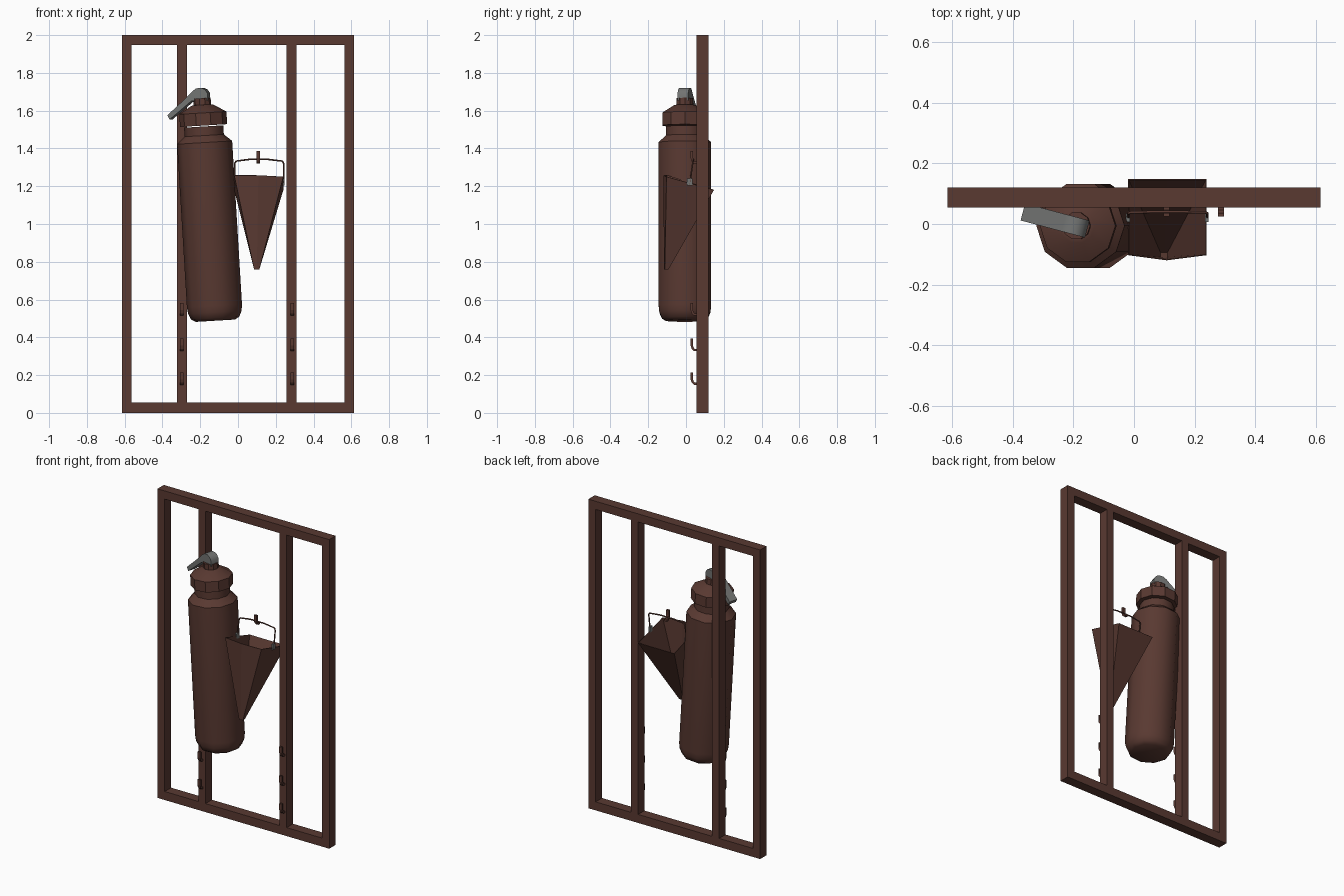
import bpy, bmesh, math
from mathutils import Matrix, Vector

if "Cube" in bpy.data.objects:
    bpy.data.objects.remove(bpy.data.objects["Cube"])


def material(name, rgb):
    m = bpy.data.materials.new(name)
    m.diffuse_color = (*rgb, 1)
    m.use_nodes = True
    m.node_tree.nodes["Principled BSDF"].inputs["Base Color"].default_value = m.diffuse_color
    return m


RED = material("dark red brown", (0.1, 0.041, 0.031))
GRAY = material("valve gray", (0.17, 0.175, 0.17))


def make(name, verts, faces, mat, smooth=None):
    me = bpy.data.meshes.new(name)
    me.from_pydata(verts, [], faces)
    bm = bmesh.new()
    bm.from_mesh(me)
    bmesh.ops.recalc_face_normals(bm, faces=bm.faces)
    bm.to_mesh(me)
    bm.free()
    me.materials.append(mat)
    ob = bpy.data.objects.new(name, me)
    bpy.context.collection.objects.link(ob)
    if smooth:
        bpy.context.view_layer.objects.active = ob
        bpy.ops.object.select_all(action='DESELECT')
        ob.select_set(True)
        bpy.ops.object.shade_smooth_by_angle(angle=math.radians(smooth))
    return ob


def box(name, x0, x1, y0, y1, z0, z1, mat=RED):
    v = [(x, y, z) for x in (x0, x1) for y in (y0, y1) for z in (z0, z1)]
    f = [(0, 1, 3, 2), (4, 6, 7, 5), (0, 4, 5, 1), (2, 3, 7, 6), (0, 2, 6, 4), (1, 5, 7, 3)]
    return make(name, v, f, mat)


def lathe(name, profile, n, mat, smooth):
    v = [(r * math.cos(2 * math.pi * i / n), r * math.sin(2 * math.pi * i / n), z)
         for r, z in profile for i in range(n)]
    f = [(k * n + i, k * n + (i + 1) % n, (k + 1) * n + (i + 1) % n, (k + 1) * n + i)
         for k in range(len(profile) - 1) for i in range(n)]
    f += [tuple(range(n)), tuple(range(len(v) - n, len(v)))]
    return make(name, v, f, mat, smooth)


def extrude(name, pts, width, mat, smooth=None):
    """Outline in local x/z, extruded along y."""
    n = len(pts)
    v = [(x, s * width / 2, z) for s in (-1, 1) for x, z in pts]
    f = [(i, (i + 1) % n, n + (i + 1) % n, n + i) for i in range(n)]
    f += [tuple(range(n)), tuple(range(n, 2 * n))]
    return make(name, v, f, mat, smooth)


def hook(name, x, z):
    # J strip: fixed to the rear, tip turned up at the front
    path = [(0.058, 0.0), (0.042, 0.0), (0.03, 0.012), (0.024, 0.03), (0.024, 0.066)]
    inner = [(0.036, 0.066), (0.036, 0.034), (0.04, 0.02), (0.046, 0.012), (0.058, 0.012)]
    ob = extrude(name, path + inner, 0.02, RED)
    ob.data.transform(Matrix.Translation((x, 0, z)) @ Matrix.Rotation(math.pi / 2, 4, 'Z'))


# Open wall frame with two inner posts
Y0, Y1 = 0.055, 0.12
for s, side in ((-1, "left"), (1, "right")):
    box("frame_side_" + side, *sorted((s * 0.563, s * 0.615)), Y0, Y1, 0.055, 1.947)
box("frame_bottom", -0.615, 0.615, Y0, Y1, 0, 0.055)
box("frame_top", -0.615, 0.615, Y0, Y1, 1.947, 2)
box("inner_post_left", -0.322, -0.271, Y0, Y1, 0.055, 1.947)
box("inner_post_right", 0.258, 0.31, Y0, Y1, 0.055, 1.947)

# Hooks on the posts and one for the bucket
for i, z in enumerate((0.148, 0.327, 0.515)):
    hook("hook_left_%d" % i, -0.298, z)
    hook("hook_right_%d" % i, 0.287, z)
hook("bucket_hook", 0.107, 1.32)

# Tilted extinguisher, origin at the base centre
TILT = Matrix.Translation((-0.12, -0.006, 0.488)) @ Matrix.Rotation(-0.06, 4, 'Y')
body = lathe("extinguisher_body",
             [(0.105, 0), (0.128, 0.014), (0.142, 0.045), (0.146, 0.08), (0.146, 0.945),
              (0.104, 0.982), (0.104, 1.03)], 10, RED, 40)
cap = lathe("extinguisher_cap",
            [(0.125, 1.035), (0.125, 1.102), (0.058, 1.143), (0.046, 1.145), (0.046, 1.18)],
            10, RED, 30)
for ob in (body, cap):
    ob.data.transform(TILT)

# Gray valve and drooping lever
lever = extrude("valve_lever",
                [(-0.042, 1.655), (-0.042, 1.692), (-0.028, 1.712), (-0.008, 1.721),
                 (0.02, 1.718), (0.04, 1.703), (0.062, 1.68), (0.178, 1.575), (0.165, 1.553),
                 (0.045, 1.652)], 0.058, GRAY, 35)
lever.data.transform(Matrix.Translation((-0.195, -0.006, 0))
                     @ Matrix.Rotation(math.pi - 0.26, 4, 'Z'))

# Open wedge bucket tapering to a blunt point at the front
rim = [(-0.02, -0.103, 1.258), (0.108, -0.12, 1.258), (0.24, -0.103, 1.25),
       (0.24, 0.148, 1.18), (0.108, 0.148, 1.18), (-0.02, 0.148, 1.18)]
tip = [(0.085, -0.112, 0.76), (0.1, -0.116, 0.76), (0.113, -0.112, 0.76),
       (0.113, -0.092, 0.76), (0.1, -0.092, 0.76), (0.085, -0.092, 0.76)]
faces = [(i, (i + 1) % 6, 6 + (i + 1) % 6, 6 + i) for i in range(6)] + [tuple(range(6, 12))]
bucket = make("bucket", rim + tip, faces, RED)
mod = bucket.modifiers.new("wall", 'SOLIDIFY')
mod.thickness = 0.004
mod.offset = -1

# Wire bail handle
cu = bpy.data.curves.new("bucket_handle", 'CURVE')
cu.dimensions = '3D'
cu.bevel_depth = 0.0045
cu.bevel_resolution = 1
cu.use_fill_caps = True
pts = [(-0.018, 0.02, 1.215), (-0.018, 0.035, 1.32), (-0.01, 0.038, 1.333), (0.06, 0.04, 1.342),
       (0.16, 0.04, 1.342), (0.235, 0.038, 1.333), (0.242, 0.035, 1.32), (0.242, 0.02, 1.21)]
sp = cu.splines.new('POLY')
sp.points.add(len(pts) - 1)
for p, c in zip(sp.points, pts):
    p.co = (*c, 1)
cu.materials.append(RED)
bpy.context.collection.objects.link(bpy.data.objects.new("bucket_handle", cu))

# Gray lugs where the handle joins the bucket
for x, side in ((-0.02, "left"), (0.24, "right")):
    box("handle_lug_" + side, x - 0.006, x + 0.006, 0.006, 0.034, 1.205, 1.24, GRAY)
